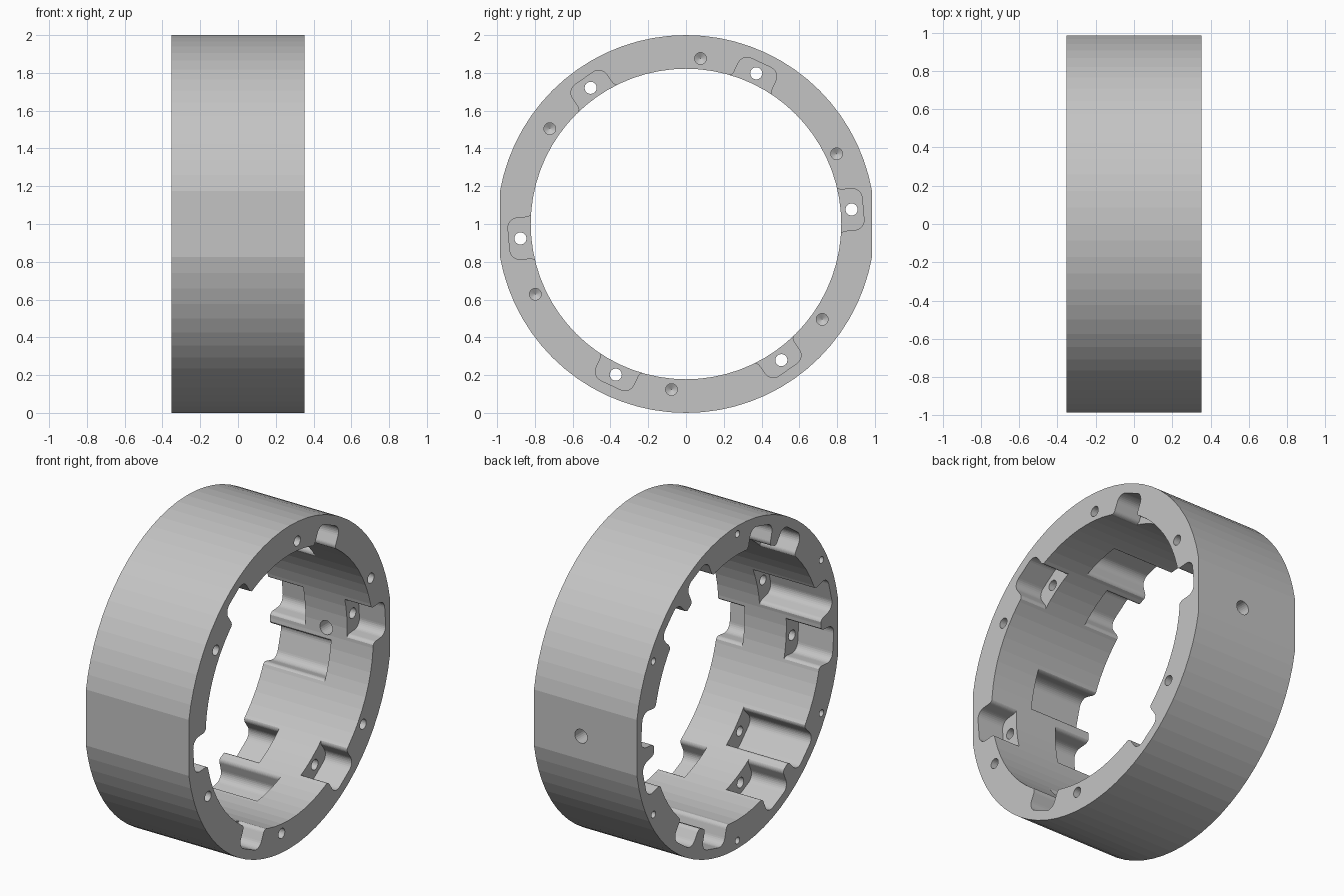
import bpy, bmesh
from math import sin, cos, pi, radians
from mathutils import Matrix, Vector

if "Cube" in bpy.data.objects:
    bpy.data.objects.remove(bpy.data.objects["Cube"])

HALF = 0.353            # half the ring width along x
OUTER, BORE, FLAT = 1.0, 0.822, 0.985
BOLT_R = 0.88           # bolt circle radius
SEGMENTS = 72

grey = bpy.data.materials.new("plain_grey")
grey.use_nodes = True
colour = (0.55, 0.55, 0.55, 1)
grey.diffuse_color = colour
grey.node_tree.nodes["Principled BSDF"].inputs["Base Color"].default_value = colour


def make_object(name, bm):
    bmesh.ops.recalc_face_normals(bm, faces=bm.faces[:])
    mesh = bpy.data.meshes.new(name)
    bm.to_mesh(mesh)
    bm.free()
    mesh.materials.append(grey)
    obj = bpy.data.objects.new(name, mesh)
    bpy.context.collection.objects.link(obj)
    return obj


def at_angle(radius, side, degrees):
    """Radial and sideways offsets turned around the ring axis to (y, z)."""
    a = radians(degrees)
    return radius * cos(a) - side * sin(a), 1 + radius * sin(a) + side * cos(a)


def add_prism(bm, outline, x0, x1):
    face = bm.faces.new([bm.verts.new((x0, y, z)) for y, z in outline])
    result = bmesh.ops.extrude_face_region(bm, geom=[face], use_keep_orig=True)
    verts = [v for v in result["geom"] if isinstance(v, bmesh.types.BMVert)]
    bmesh.ops.translate(bm, verts=verts, vec=(x1 - x0, 0, 0))


def add_drill(bm, start, end, radius, tip=0.0):
    """Round cutter from start to end, with an optional conical tip."""
    start, end = Vector(start), Vector(end)
    axis = end - start
    turn = axis.to_track_quat('Z', 'Y').to_matrix().to_4x4()
    place = Matrix.Translation((start + end) / 2) @ turn
    made = bmesh.ops.create_cone(bm, cap_ends=True, segments=24, radius1=radius,
                                 radius2=radius, depth=axis.length, matrix=place)
    if tip:
        cap = max({f for v in made["verts"] for f in v.link_faces},
                  key=lambda f: f.calc_center_median().dot(axis))
        poked = bmesh.ops.poke(bm, faces=[cap])
        poked["verts"][0].co += axis.normalized() * tip


def arc(cr, ct, radius, a0, a1, steps):
    return [(cr + radius * cos(radians(a0 + (a1 - a0) * i / steps)),
             ct + radius * sin(radians(a0 + (a1 - a0) * i / steps)))
            for i in range(steps + 1)]


# Pocket outline: rounded outer corners and flared mouth at the bore
half_outline = ([(0.7, 0.142)] + arc(0.838, 0.142, 0.032, 180, 270, 8)
                + arc(0.888, 0.057, 0.053, 90, 0, 8))
pocket = half_outline + [(r, -t) for r, t in reversed(half_outline)]


def add_pocket(bm, degrees, x0, x1):
    add_prism(bm, [at_angle(r, t, degrees) for r, t in pocket], x0, x1)


def cut(obj, name, bm):
    cutter = make_object(name, bm)
    cutter.hide_render = True
    mod = obj.modifiers.new(name, 'BOOLEAN')
    mod.operation = 'DIFFERENCE'
    mod.solver = 'EXACT'
    mod.object = cutter
    bpy.ops.object.modifier_apply(modifier=mod.name)
    bpy.data.objects.remove(cutter)


# Ring body with two flats on the rim
bm = bmesh.new()
loops = []
for radius, x in ((OUTER, -HALF), (OUTER, HALF), (BORE, HALF), (BORE, -HALF)):
    loop = []
    for i in range(SEGMENTS):
        y, z = at_angle(radius, 0, 360 * i / SEGMENTS)
        loop.append(bm.verts.new((x, max(-FLAT, min(FLAT, y)), z)))
    loops.append(loop)
for k in range(4):
    a, b = loops[k], loops[(k + 1) % 4]
    for i in range(SEGMENTS):
        j = (i + 1) % SEGMENTS
        bm.faces.new((a[i], a[j], b[j], b[i]))
ring = make_object("ring_housing", bm)
bpy.context.view_layer.objects.active = ring
ring.select_set(True)

# Bolt pockets on both ends, the deep pockets, and all drilled holes
bolt_pockets, deep_pockets, holes = bmesh.new(), bmesh.new(), bmesh.new()
SHALLOW, MIDDLE, DEEP = HALF - 0.18, -HALF + 0.24, -HALF + 0.42
for k in range(6):
    base = 5 + 60 * k
    add_pocket(bolt_pockets, base, SHALLOW, HALF + 0.1)
    add_pocket(bolt_pockets, base, -HALF - 0.1, MIDDLE)
    add_pocket(deep_pockets, base - 20, -HALF - 0.1, DEEP)
    # through bolt hole, deep pocket hole, and blind holes in each end face
    for degrees, radius, x0, x1, size, tip in (
            (base, BOLT_R, -HALF - 0.1, HALF + 0.1, 0.032, 0),
            (base - 20, BOLT_R, DEEP - 0.1, DEEP + 0.18, 0.03, 0.018),
            (base + 20, BOLT_R, HALF + 0.1, HALF - 0.25, 0.031, 0.018),
            (base + 25, 0.95, -HALF - 0.1, -HALF + 0.2, 0.021, 0.012)):
        y, z = at_angle(radius, 0, degrees)
        add_drill(holes, (x0, y, z), (x1, y, z), size, tip)
# Radial hole through the back flat
add_drill(holes, (0.03, 0.7, 0.97), (0.03, 1.1, 0.97), 0.043)

cut(ring, "bolt_pocket_cutter", bolt_pockets)
cut(ring, "deep_pocket_cutter", deep_pockets)
cut(ring, "hole_cutter", holes)
